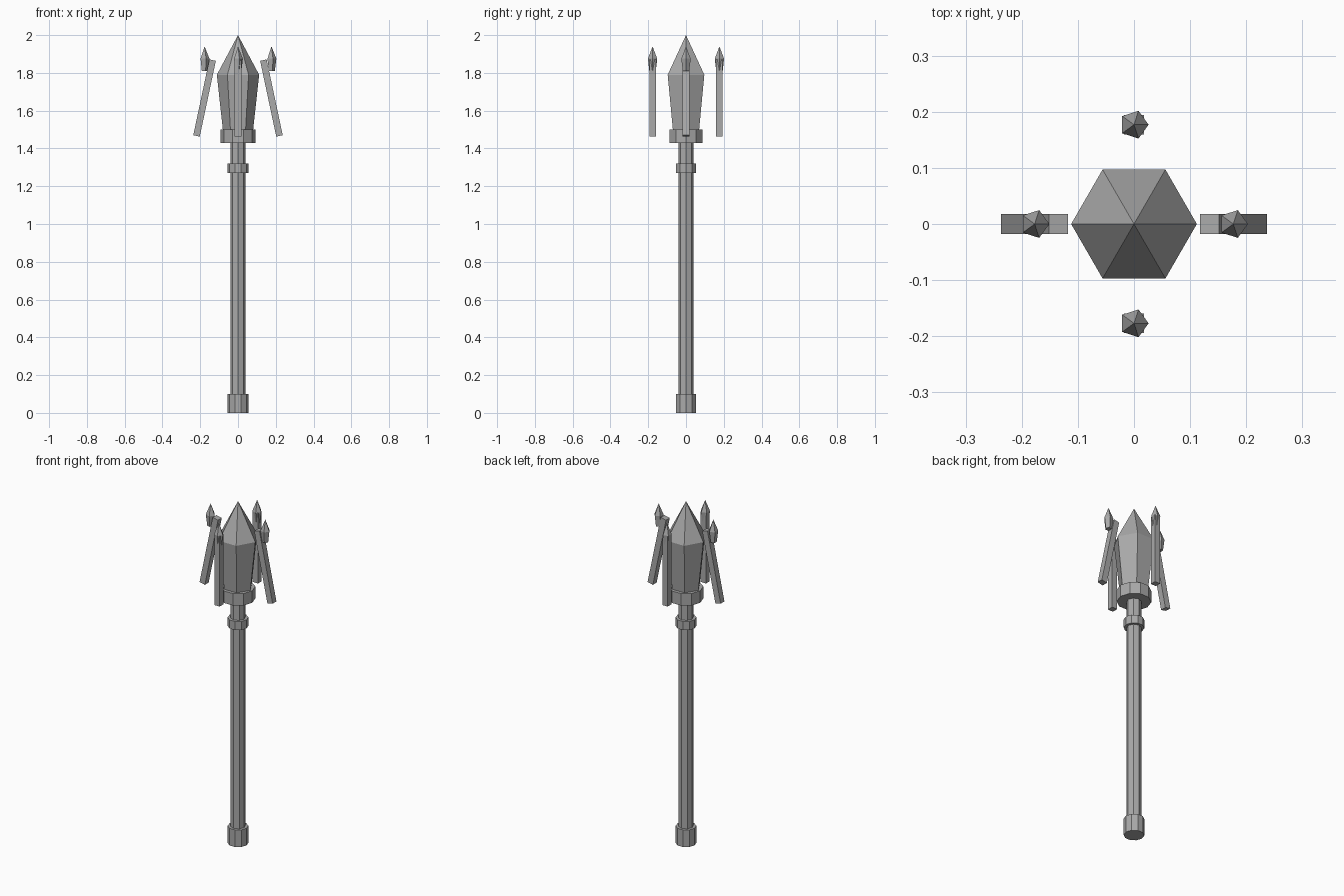
import bpy, bmesh, math
from mathutils import Matrix

if "Cube" in bpy.data.objects:
    bpy.data.objects.remove(bpy.data.objects["Cube"])

grey = bpy.data.materials.new("stone grey")
grey.diffuse_color = (0.4, 0.4, 0.4, 1)
grey.use_nodes = True
grey.node_tree.nodes["Principled BSDF"].inputs["Base Color"].default_value = grey.diffuse_color


def finish(name, bm, loc=(0, 0, 0), tilt=0):
    bmesh.ops.recalc_face_normals(bm, faces=bm.faces)
    mesh = bpy.data.meshes.new(name)
    bm.to_mesh(mesh)
    bm.free()
    mesh.materials.append(grey)
    ob = bpy.data.objects.new(name, mesh)
    ob.location = loc
    ob.rotation_euler = (0, tilt, 0)
    bpy.context.collection.objects.link(ob)
    return ob


def add_cone(bm, sides, r1, r2, z1, z2, caps=True):
    bmesh.ops.create_cone(bm, cap_ends=caps, segments=sides, radius1=r1, radius2=r2,
                          depth=z2 - z1,
                          matrix=Matrix.Translation((0, 0, (z1 + z2) / 2))
                          @ Matrix.Rotation(math.pi / 2, 4, 'Z'))


def cylinder(name, sides, r, z1, z2):
    bm = bmesh.new()
    add_cone(bm, sides, r, r, z1, z2)
    finish(name, bm)


def crystal(name, sides, r_low, r_mid, z1, z2, z3, x=0, y=0):
    # rings of points with a corner on +x, closed by a point at the top
    bm = bmesh.new()
    rings = []
    for r, z in ((r_low, z1), (r_mid, z2)):
        rings.append([bm.verts.new((r * math.cos(math.tau * i / sides),
                                    r * math.sin(math.tau * i / sides), z))
                      for i in range(sides)])
    tip = bm.verts.new((0, 0, z3))
    low, mid = rings
    bm.faces.new(low)
    for i in range(sides):
        j = (i + 1) % sides
        bm.faces.new((low[i], low[j], mid[j], mid[i]))
        bm.faces.new((mid[i], mid[j], tip))
    finish(name, bm, (x, y, 0))


# Handle
cylinder("shaft", 8, 0.04, 0.02, 1.45)
cylinder("base_cap", 10, 0.055, 0, 0.1)
cylinder("neck_ring", 10, 0.055, 1.27, 1.32)
cylinder("head_collar", 10, 0.092, 1.43, 1.5)

# Main crystal
crystal("main_crystal", 6, 0.077, 0.112, 1.47, 1.79, 2.0)

# Four prongs, the side pair leaning inwards, each with a small crystal
R = 0.177
for side, x, y in (("right", R, 0), ("back", 0, R), ("left", -R, 0), ("front", 0, -R)):
    bm = bmesh.new()
    bmesh.ops.create_cube(bm, size=1, matrix=Matrix.Diagonal((0.035, 0.035, 0.41, 1)))
    lean = 0 if x == 0 else -math.copysign(math.radians(12), x)
    finish(side + "_prong", bm, (x, y, 1.667), lean)
    crystal(side + "_small_crystal", 5, 0.018, 0.026, 1.81, 1.875, 1.94, x, y)
